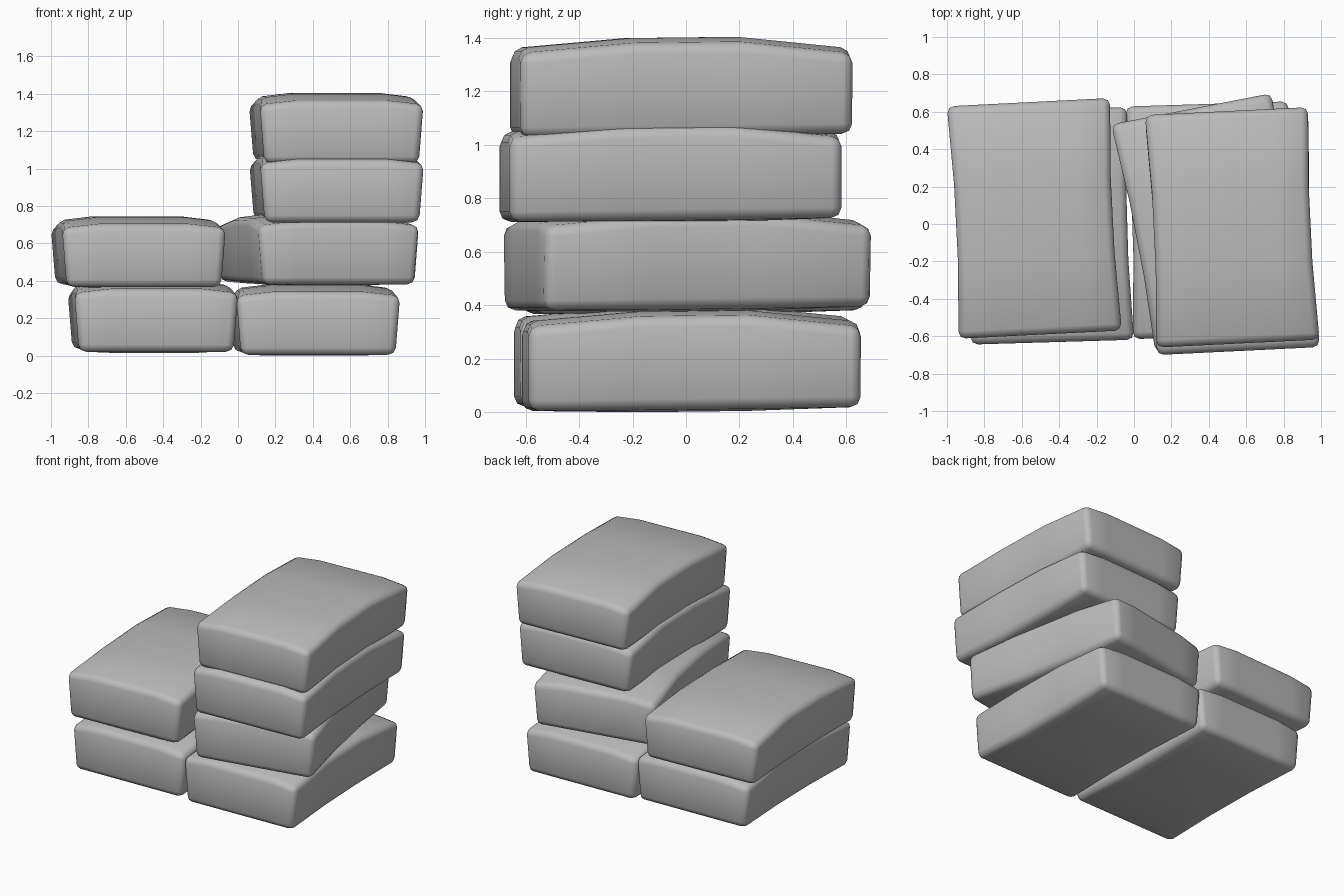
import bpy, bmesh
from math import radians

if "Cube" in bpy.data.objects:
    bpy.data.objects.remove(bpy.data.objects["Cube"], do_unlink=True)

# One plain grey for every sack
grey = bpy.data.materials.new("sack_grey")
grey.use_nodes = True
colour = (0.5, 0.5, 0.5, 1)
grey.diffuse_color = colour
grey.node_tree.nodes["Principled BSDF"].inputs["Base Color"].default_value = colour

HALF_W, HALF_L = 0.44, 0.622
INNER_X, INNER_Y = 0.24, 0.2
WAIST, TAPER, TILT = 0.018, 0.025, 0.012


def sack_layer(bm, top):
    """Four by four points: bulging above, nearly flat below."""
    rows = []
    for y in (-HALF_L, -INNER_Y, INNER_Y, HALF_L):
        mid_y = abs(y) < HALF_L
        row = []
        for x in (-HALF_W, -INNER_X, INNER_X, HALF_W):
            mid_x = abs(x) < HALF_W
            side = 1 if x > 0 else -1
            px = x
            if not mid_x:
                px -= side * (WAIST * mid_y + TAPER * (not top))
            if top:
                z = 0.305 + 0.022 * mid_x + 0.04 * mid_y
                z += TILT * y * mid_y
            else:
                z = -0.01 * (mid_x and mid_y) + TILT * y
            row.append(bm.verts.new((px, y, z)))
        rows.append(row)
    return rows


def make_sack(name, location, turn):
    bm = bmesh.new()
    low, high = sack_layer(bm, False), sack_layer(bm, True)
    for i in range(3):
        for j in range(3):
            for g in (low, high):
                bm.faces.new((g[i][j], g[i][j + 1], g[i + 1][j + 1], g[i + 1][j]))
        # Walls on all four sides
        for e in (0, 3):
            bm.faces.new((low[e][i], low[e][i + 1], high[e][i + 1], high[e][i]))
            bm.faces.new((low[i][e], low[i + 1][e], high[i + 1][e], high[i][e]))
    bmesh.ops.recalc_face_normals(bm, faces=bm.faces)
    for f in bm.faces:
        f.smooth = True
    mesh = bpy.data.meshes.new(name)
    bm.to_mesh(mesh)
    bm.free()
    mesh.materials.append(grey)
    sack = bpy.data.objects.new(name, mesh)
    sack.location = location
    sack.rotation_euler.z = radians(turn)
    bpy.context.collection.objects.link(sack)
    # Soft rounded rim
    rim = sack.modifiers.new("soft_rim", "BEVEL")
    rim.width = 0.038
    rim.segments = 2
    rim.limit_method = "ANGLE"
    rim.angle_limit = radians(40)


# Short stack on the right, tall stack on the left
make_sack("right_bottom_sack", (-0.455, -0.01, 0.028), 1.7)
make_sack("right_top_sack", (-0.533, 0.03, 0.375), 2.9)
make_sack("left_bottom_sack", (0.41, 0.02, 0.012), 1.8)
make_sack("left_second_sack", (0.425, 0.005, 0.388), 11)
make_sack("left_third_sack", (0.527, -0.058, 0.72), 2.8)
make_sack("left_top_sack", (0.525, -0.018, 1.035), 2.8)
